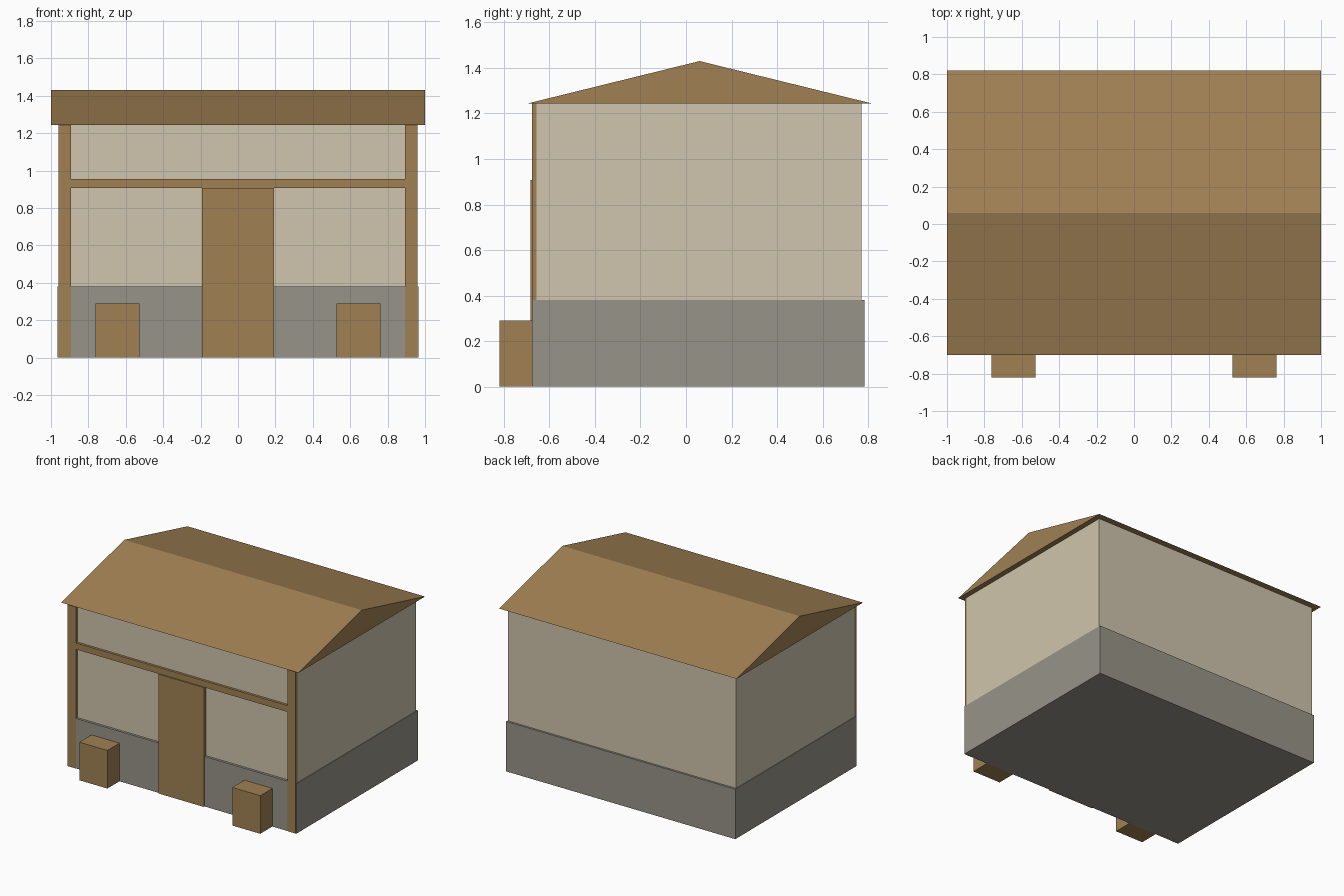
import bpy

if "Cube" in bpy.data.objects:
    bpy.data.objects.remove(bpy.data.objects["Cube"])


def srgb(r, g, b):
    def lin(c):
        c /= 255
        return c / 12.92 if c <= 0.04045 else ((c + 0.055) / 1.055) ** 2.4
    return (lin(r), lin(g), lin(b), 1.0)


def material(name, rgb):
    m = bpy.data.materials.new(name)
    m.diffuse_color = srgb(*rgb)
    m.use_nodes = True
    m.node_tree.nodes["Principled BSDF"].inputs["Base Color"].default_value = m.diffuse_color
    return m


WOOD = material("brown wood", (160, 129, 84))
PLASTER = material("cream plaster", (208, 197, 173))
STONE = material("grey stone", (151, 148, 136))


def mesh_object(name, verts, faces, mat):
    me = bpy.data.meshes.new(name)
    me.from_pydata(verts, [], faces)
    me.materials.append(mat)
    ob = bpy.data.objects.new(name, me)
    bpy.context.collection.objects.link(ob)
    return ob


def box(name, x, y, z, mat):
    """Box from (min, max) ranges."""
    verts = [(a, b, c) for a in x for b in y for c in z]
    faces = [(0, 1, 3, 2), (4, 6, 7, 5), (0, 4, 5, 1),
             (2, 3, 7, 6), (0, 2, 6, 4), (1, 5, 7, 3)]
    return mesh_object(name, verts, faces, mat)


FRONT = -0.675
EAVE = 1.243

# Stone base and plaster walls
box("stone_base", (-0.965, 0.965), (FRONT, 0.785), (0, 0.38), STONE)
box("walls", (-0.96, 0.96), (-0.657, 0.77), (0.38, EAVE), PLASTER)

# Gabled roof: triangular profile extruded along x
profile = [(-0.70, EAVE), (0.82, EAVE), (0.06, 1.43)]
mesh_object("roof", [(x, y, z) for x in (-1, 1) for y, z in profile],
            [(0, 2, 1), (3, 4, 5), (0, 1, 4, 3), (1, 2, 5, 4), (2, 0, 3, 5)], WOOD)

# Corner posts and front crates, one on each side
for side, s in (("left", -1), ("right", 1)):
    box(side + "_post", sorted((s * 0.892, s * 0.96)),
        (FRONT - 0.002, -0.655), (0, EAVE), WOOD)
    box(side + "_crate", sorted((s * 0.526, s * 0.762)),
        (-0.82, FRONT), (0, 0.29), WOOD)

# Cross beam and door
box("cross_beam", (-0.892, 0.892), (FRONT, -0.655), (0.906, 0.955), WOOD)
box("door", (-0.192, 0.192), (-0.684, -0.655), (0, 0.908), WOOD)
